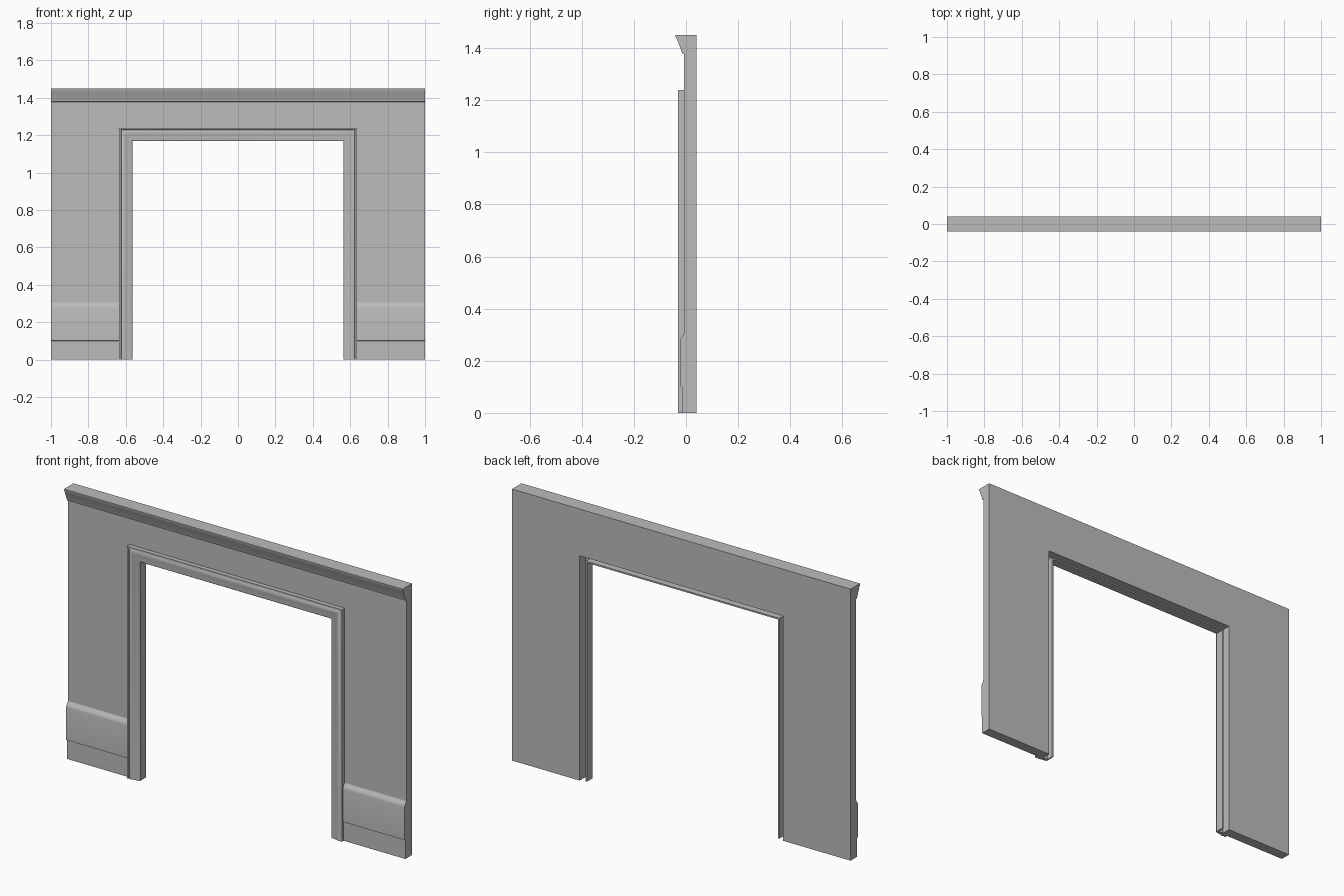
import bpy, bmesh, math

cube = bpy.data.objects.get("Cube")
if cube:
    bpy.data.objects.remove(cube, do_unlink=True)

HEIGHT, FRONT, BACK = 1.45, -0.007, 0.04
OPEN_X, OPEN_Z = 0.6, 1.2        # rough opening in the wall
TRIM_X, TRIM_Z = 0.564, 1.168    # inner edge of the door trim

grey = bpy.data.materials.new("plain grey")
grey.use_nodes = True
grey.diffuse_color = (0.5, 0.5, 0.5, 1)
grey.node_tree.nodes["Principled BSDF"].inputs["Base Color"].default_value = (0.5, 0.5, 0.5, 1)


def loft(name, rings, smooth=False):
    """Skin a row of matching closed rings and cap both ends."""
    bm = bmesh.new()
    rows = [[bm.verts.new(p) for p in ring] for ring in rings]
    n = len(rows[0])
    for a, b in zip(rows, rows[1:]):
        for i in range(n):
            j = (i + 1) % n
            bm.faces.new((a[i], a[j], b[j], b[i]))
    bm.faces.new(rows[0])
    bm.faces.new(rows[-1])
    bmesh.ops.recalc_face_normals(bm, faces=bm.faces)
    mesh = bpy.data.meshes.new(name)
    bm.to_mesh(mesh)
    bm.free()
    obj = bpy.data.objects.new(name, mesh)
    bpy.context.collection.objects.link(obj)
    mesh.materials.append(grey)
    if smooth:
        bpy.ops.object.select_all(action="DESELECT")
        obj.select_set(True)
        bpy.context.view_layer.objects.active = obj
        bpy.ops.object.shade_smooth_by_angle(angle=math.radians(35))
    return obj


def run_along_x(name, profile, x0, x1):
    """Extrude a (y, z) profile from x0 to x1."""
    return loft(name, [[(x, y, z) for y, z in profile] for x in (x0, x1)], True)


# Wall with a doorway
outline = [(-1, 0), (-1, HEIGHT), (1, HEIGHT), (1, 0),
           (OPEN_X, 0), (OPEN_X, OPEN_Z), (-OPEN_X, OPEN_Z), (-OPEN_X, 0)]
loft("wall", [[(x, y, z) for x, z in outline] for y in (FRONT, BACK)])

# Cornice along the top
cornice = [(FRONT, HEIGHT), (-0.04, HEIGHT), (-0.04, 1.445), (-0.033, 1.43),
           (-0.025, 1.408), (-0.017, 1.388), (-0.015, 1.38), (FRONT, 1.378)]
run_along_x("cornice", cornice, -1, 1)

# Skirting boards either side of the doorway
skirting = [(FRONT, 0), (-0.016, 0), (-0.016, 0.1), (-0.022, 0.103), (-0.022, 0.278),
            (-0.02, 0.287), (-0.013, 0.296), (-0.009, 0.302), (FRONT, 0.306)]
for side, sign in (("left", 1), ("right", -1)):
    run_along_x(side + "_skirting", skirting, sign * 0.62, sign)

# Door trim: moulded face plus a thin lining turned into the opening,
# as (distance outward from the inner edge, y), swept with mitred corners
trim = [(0, 0.03), (0, -0.018), (0.003, -0.022), (0.008, -0.024), (0.02, -0.025),
        (0.032, -0.027), (0.042, -0.03), (0.05, -0.031), (0.056, -0.029),
        (0.059, -0.027), (0.061, -0.031), (0.071, -0.031), (0.071, FRONT),
        (0.008, FRONT), (0.008, 0.03)]
path = [(-1, 0), (-1, 1), (1, 1), (1, 0)]
rings = [[(sx * (TRIM_X + o), y, top * (TRIM_Z + o)) for o, y in trim] for sx, top in path]
loft("door_trim", rings, True)
